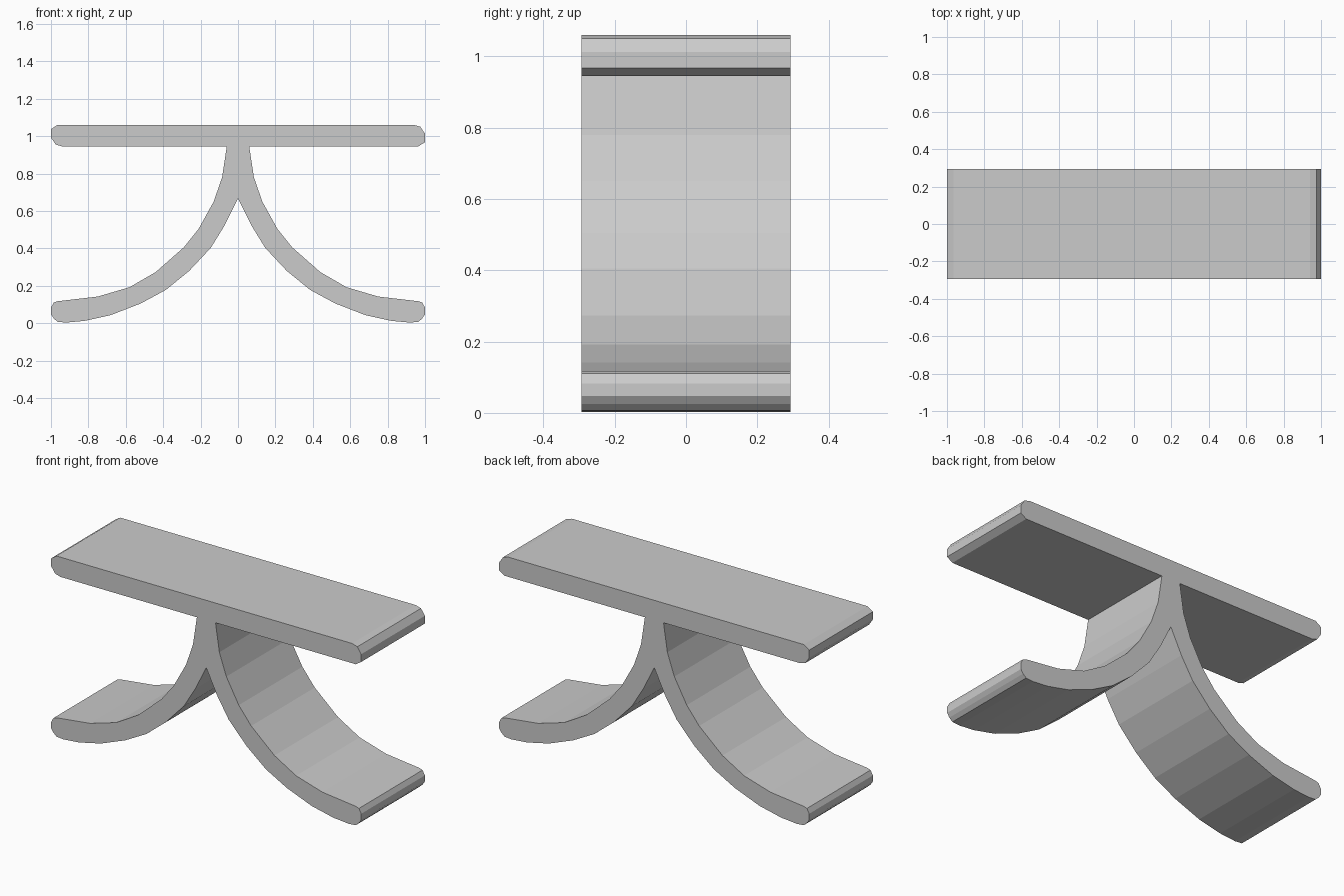
import bpy
import bmesh

DEPTH = 0.586          # front to back
SLAB_Z = 1.0025        # middle height of the top

default = bpy.data.objects.get("Cube")
if default:
    bpy.data.objects.remove(default, do_unlink=True)


def make_material(name, rgb):
    material = bpy.data.materials.new(name)
    material.use_nodes = True
    colour = (*rgb, 1.0)
    material.diffuse_color = colour
    shader = next(n for n in material.node_tree.nodes if n.type == 'BSDF_PRINCIPLED')
    shader.inputs["Base Color"].default_value = colour
    return material


def mirrored(points):
    """Reflect a path across the centre line, keeping the outline direction."""
    return [(-x, z) for x, z in reversed(points)]


def half_turn(points, centre_z):
    """Rotate a path by half a turn about the middle of the top."""
    return [(-x, 2 * centre_z - z) for x, z in points]


def extrude_outline(name, outline, depth, material):
    """Build a closed solid by pushing an x-z outline along y."""
    bm = bmesh.new()
    face = bm.faces.new([bm.verts.new((x, -depth / 2, z)) for x, z in outline])
    extruded = bmesh.ops.extrude_face_region(bm, geom=[face], use_keep_orig=True)
    moved = [item for item in extruded["geom"] if isinstance(item, bmesh.types.BMVert)]
    bmesh.ops.translate(bm, verts=moved, vec=(0, depth, 0))
    bmesh.ops.recalc_face_normals(bm, faces=bm.faces)
    mesh = bpy.data.meshes.new(name)
    bm.to_mesh(mesh)
    bm.free()
    mesh.materials.append(material)
    part = bpy.data.objects.new(name, mesh)
    bpy.context.scene.collection.objects.link(part)
    return part


# Rounded end of the flat top, from upper edge to lower edge
slab_end = [(.94, 1.06), (.975, 1.05), (1, 1.013), (1, .968), (.965, .945)]

# Upper side of one curved leg, from the top down to the foot
leg_upper = [(.06, .945), (.085, .78), (.13, .65), (.21, .505), (.29, .405),
             (.44, .273), (.58, .192), (.75, .142), (.965, .117)]

# Rounded foot
foot = [(.985, .11), (1, .083), (1, .047), (.985, .025), (.965, .007)]

# Underside of the leg, back up towards the fork
leg_lower = [(.92, .003), (.82, .012), (.68, .043), (.52, .105), (.385, .178),
             (.26, .28), (.145, .403), (.07, .525)]

fork = [(0, .667)]

# Top and both legs form one continuous solid
leg = leg_upper + foot + leg_lower
outline = slab_end + leg + fork + mirrored(leg) + half_turn(slab_end, SLAB_Z)
grey = make_material("plain grey", (0.6, 0.6, 0.6))
extrude_outline("curved_leg_table", outline, DEPTH, grey)
